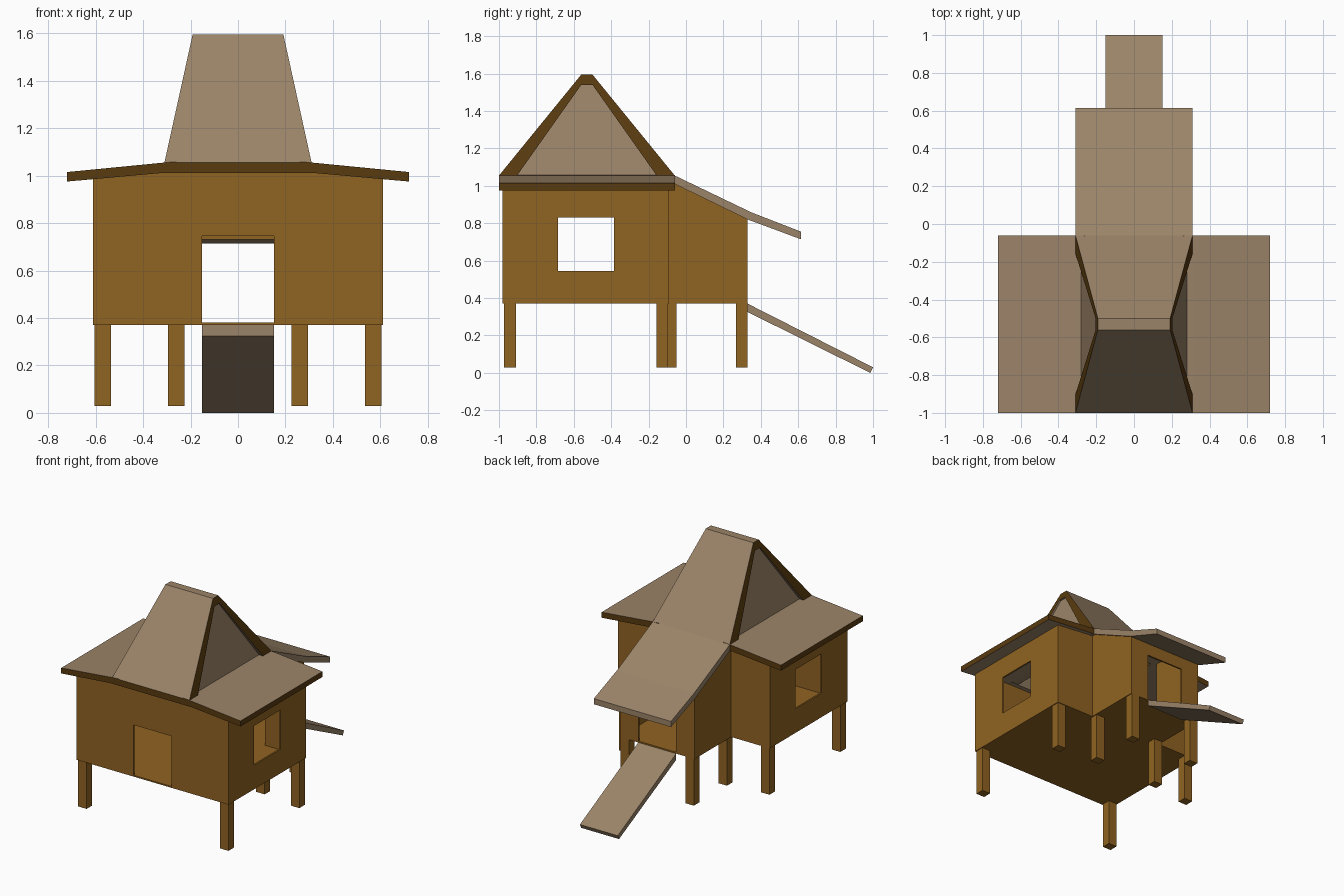
import bpy, bmesh

if "Cube" in bpy.data.objects:
    bpy.data.objects.remove(bpy.data.objects["Cube"])

def material(name, rgb):
    m = bpy.data.materials.new(name)
    m.diffuse_color = (*rgb, 1)
    m.use_nodes = True
    m.node_tree.nodes["Principled BSDF"].inputs["Base Color"].default_value = m.diffuse_color
    return m

WOOD = material("wall wood", (0.28, 0.125, 0.016))
TAN = material("roof tan", (0.33, 0.23, 0.14))
TRIM = material("dark trim", (0.10, 0.043, 0.005))
T = 0.012  # wall thickness

def finish(bm, name, mats, trim_edges=False):
    bmesh.ops.recalc_face_normals(bm, faces=bm.faces)
    bm.normal_update()
    if trim_edges:  # upright faces of a roof are dark trim
        for f in bm.faces:
            f.material_index = 1 if abs(f.normal.z) < 0.35 else 0
    me = bpy.data.meshes.new(name)
    bm.to_mesh(me)
    bm.free()
    for m in mats:
        me.materials.append(m)
    ob = bpy.data.objects.new(name, me)
    bpy.context.collection.objects.link(ob)
    return ob

def prism(name, profile, axis, lo, hi, mats=(WOOD,), trim=False):
    """Extrude a profile along x (profile is y,z) or y (profile is x,z).
    lo and hi are numbers or functions of z."""
    bm = bmesh.new()
    loops = []
    for t in (lo, hi):
        loop = []
        for a, z in profile:
            d = t(z) if callable(t) else t
            loop.append(bm.verts.new((d, a, z) if axis == 'x' else (a, d, z)))
        loops.append(loop)
        bm.faces.new(loop)
    n = len(profile)
    for i in range(n):
        j = (i + 1) % n
        bm.faces.new((loops[0][i], loops[0][j], loops[1][j], loops[1][i]))
    return finish(bm, name, mats, trim)

def box(name, x0, x1, y0, y1, z0, z1, mats=(WOOD,)):
    return prism(name, [(x0, z0), (x1, z0), (x1, z1), (x0, z1)], 'y', y0, y1, mats)

def holed_wall(name, outer, inner, x0, x1):
    """Rectangular wall in the y-z plane with a rectangular window."""
    bm = bmesh.new()
    def ring(r, x):
        y0, y1, z0, z1 = r
        return [bm.verts.new((x, y, z)) for y, z in ((y0, z0), (y1, z0), (y1, z1), (y0, z1))]
    oa, ia, ob, ib = ring(outer, x0), ring(inner, x0), ring(outer, x1), ring(inner, x1)
    for p, q in ((oa, ia), (ia, ib), (ib, ob), (ob, oa)):
        for i in range(4):
            j = (i + 1) % 4
            bm.faces.new((p[i], p[j], q[j], q[i]))
    return finish(bm, name, (WOOD,))

# floor
box("main_floor", -0.61, 0.61, -0.98, -0.09, 0.37, 0.38)
box("wing_floor", -0.30, 0.30, -0.09, 0.33, 0.37, 0.38)

# front and back walls with door notches
def door(h):
    return [(-0.152, 0.37), (-0.152, h), (0.152, h), (0.152, 0.37)]
prism("front_wall", [(-0.61, 0.37)] + door(0.745) +
      [(0.61, 0.37), (0.61, 0.985), (0.31, 1.015), (-0.31, 1.015), (-0.61, 0.985)],
      'y', -0.98, -0.98 + T)
prism("wing_back_wall", [(-0.30, 0.37)] + door(0.73) +
      [(0.30, 0.37), (0.30, 0.825), (-0.30, 0.825)], 'y', 0.33 - T, 0.33)

for s, side in ((-1, "left"), (1, "right")):
    # side walls
    holed_wall(side + "_window_wall", (-0.98, -0.09, 0.37, 0.985),
               (-0.685, -0.385, 0.545, 0.83), s * 0.61, s * (0.61 - T))
    prism(side + "_main_back_wall", [(s * 0.29, 0.37), (s * 0.61, 0.37),
          (s * 0.61, 0.985), (s * 0.29, 1.015)], 'y', -0.09 - T, -0.09)
    prism(side + "_wing_wall", [(-0.09, 0.37), (0.33, 0.37), (0.33, 0.825),
          (-0.06, 1.015), (-0.09, 1.015)], 'x', s * 0.30, s * (0.30 - T))
    # legs
    for leg, x, y in (("front", 0.57, -0.94), ("main_back", 0.57, -0.127),
                      ("inner", 0.26, -0.082), ("wing_back", 0.26, 0.298)):
        box(f"{side}_{leg}_leg", s * x - 0.034, s * x + 0.034,
            y - 0.032, y + 0.032, 0.03, 0.372)
    # low side roof
    prism(side + "_side_roof", [(s * 0.26, 1.012), (s * 0.31, 1.012), (s * 0.72, 0.975),
          (s * 0.72, 1.015), (s * 0.31, 1.055), (s * 0.26, 1.058)],
          'y', -1.0, -0.06, (TAN, TRIM), True)
    # recessed gable panel
    px = lambda z, s=s, d=0: s * (0.28 - d - 0.09 * (z - 1.055) / 0.49)
    prism(side + "_gable_panel", [(-0.92, 1.04), (-0.56, 1.55), (-0.50, 1.55), (-0.14, 1.04)],
          'x', px, lambda z, s=s: px(z, s, 0.01), (TAN,))

# steep central roof, narrowing toward the ridge
gx = lambda z: 0.31 - 0.12 * (z - 1.055) / 0.545
prism("steep_roof", [(-1.0, 1.01), (-1.0, 1.055), (-0.56, 1.595), (-0.50, 1.595),
      (-0.06, 1.055), (-0.06, 1.01), (-0.125, 1.01), (-0.50, 1.54),
      (-0.56, 1.54), (-0.935, 1.01)], 'x', lambda z: -gx(z), gx, (TAN, TRIM), True)

# rear porch roof with a kink, and the entry ramp
prism("porch_roof", [(-0.06, 1.055), (0.35, 0.858), (0.615, 0.755), (0.615, 0.714),
      (0.33, 0.82), (-0.06, 1.01)], 'x', -0.31, 0.31, (TAN,))
prism("ramp", [(0.33, 0.37), (1.0, 0.03), (0.985, 0.0), (0.33, 0.325)],
      'x', -0.152, 0.152, (TAN,))
